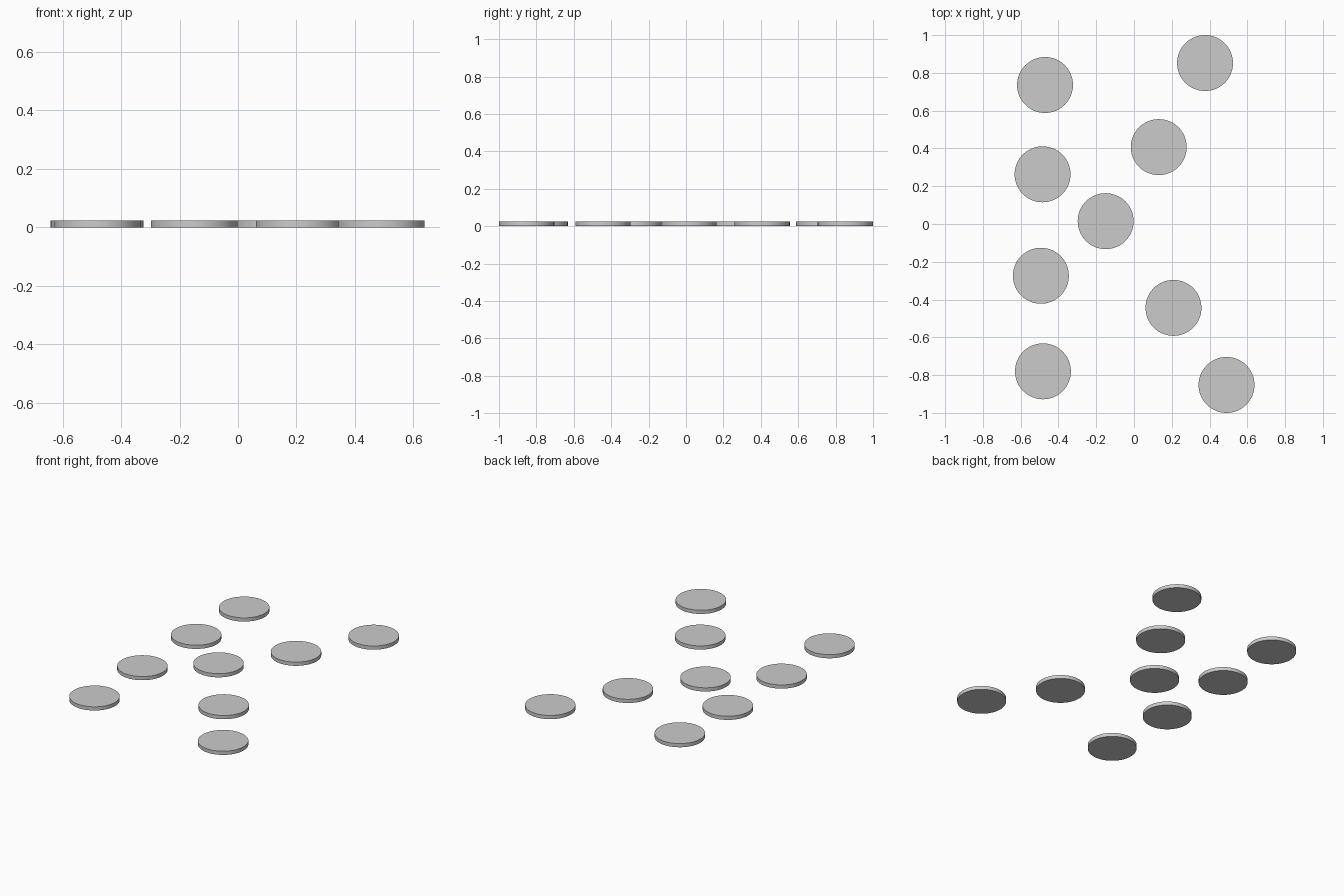
import bpy

if "Cube" in bpy.data.objects:
    bpy.data.objects.remove(bpy.data.objects["Cube"])

RADIUS, HEIGHT = 0.148, 0.024

# Flat round discs: a left column and two diagonal arms meeting at a centre disc
groups = {
    "column_disc": [(-0.471, 0.736), (-0.484, 0.263), (-0.493, -0.274), (-0.482, -0.780)],
    "centre_disc": [(-0.150, 0.015)],
    "upper_arm_disc": [(0.131, 0.407), (0.376, 0.852)],
    "lower_arm_disc": [(0.209, -0.444), (0.490, -0.852)],
}


def disc(name, x, y):
    bpy.ops.mesh.primitive_cylinder_add(vertices=64, radius=RADIUS, depth=HEIGHT,
                                        location=(x, y, HEIGHT / 2))
    ob = bpy.context.object
    ob.name = name
    bpy.ops.object.shade_smooth_by_angle()


for name, spots in groups.items():
    for i, (x, y) in enumerate(spots, 1):
        disc(f"{name}_{i}", x, y)
